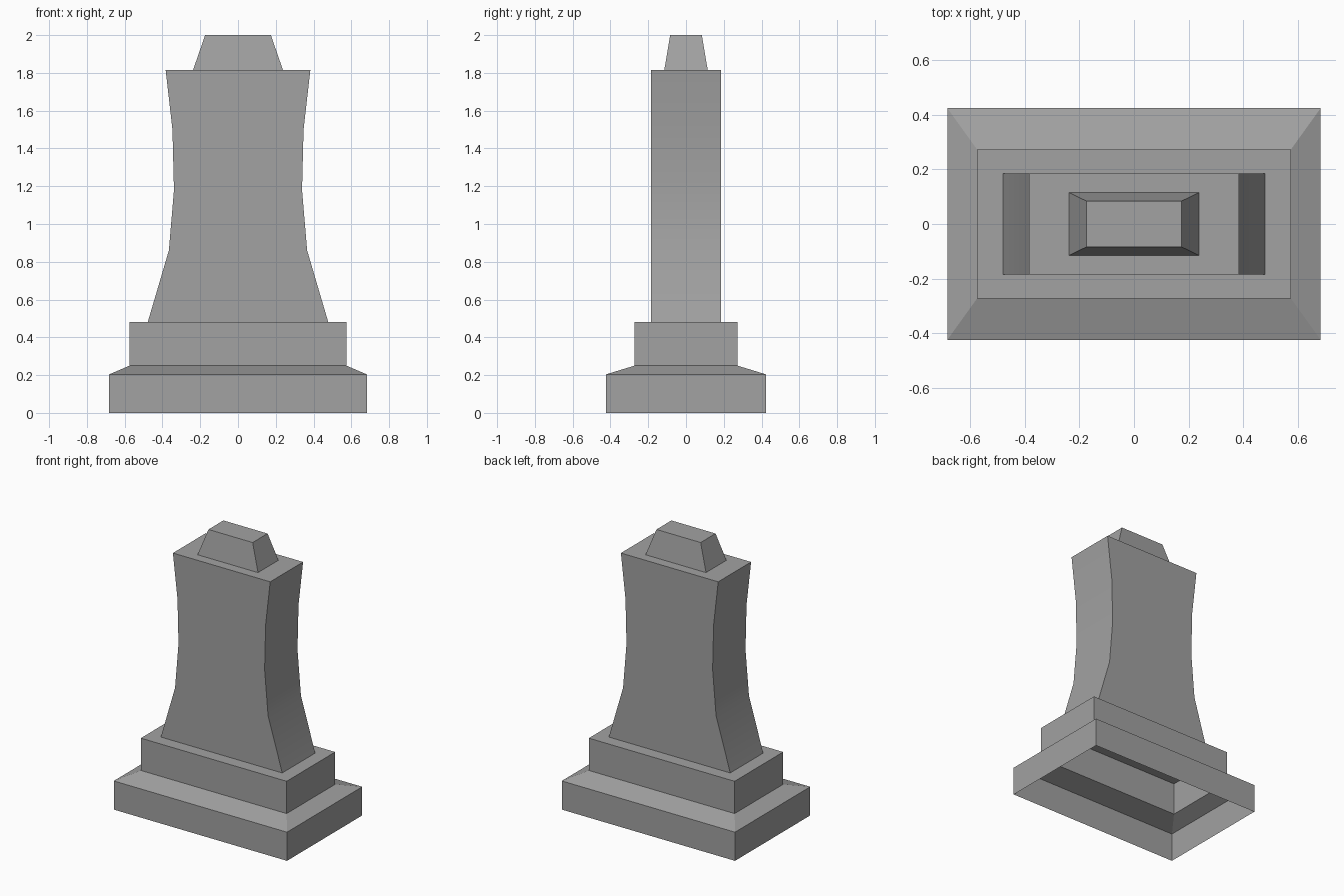
import bpy
import bmesh
import math

cube = bpy.data.objects.get("Cube")
if cube:
    bpy.data.objects.remove(cube, do_unlink=True)

GREY = (0.36, 0.36, 0.36, 1.0)
stone = bpy.data.materials.new("grey stone")
stone.use_nodes = True
stone.diffuse_color = GREY
stone.node_tree.nodes["Principled BSDF"].inputs["Base Color"].default_value = GREY


def loft(name, levels, cap_top=False):
    """Stack of rectangles (half width, half depth, height) joined by side faces."""
    bm = bmesh.new()
    corners = ((-1, -1), (1, -1), (1, 1), (-1, 1))
    rings = [[bm.verts.new((sx * hx, sy * hy, z)) for sx, sy in corners]
             for hx, hy, z in levels]
    for low, high in zip(rings, rings[1:]):
        for i in range(4):
            j = (i + 1) % 4
            bm.faces.new((low[i], low[j], high[j], high[i]))
    if cap_top:
        bm.faces.new(rings[-1])
    mesh = bpy.data.meshes.new(name)
    bm.to_mesh(mesh)
    bm.free()
    mesh.materials.append(stone)
    obj = bpy.data.objects.new(name, mesh)
    bpy.context.collection.objects.link(obj)
    bpy.ops.object.select_all(action='DESELECT')
    obj.select_set(True)
    bpy.context.view_layer.objects.active = obj
    bpy.ops.object.shade_smooth_by_angle(angle=math.radians(25))
    return obj


# Stepped plinth: hollow shell, open underneath, with a sloped ledge
SHAFT_DEPTH = 0.185
loft("plinth", [(0.682, 0.423, 0), (0.682, 0.423, 0.204),
                (0.574, 0.273, 0.25), (0.574, 0.273, 0.48)], cap_top=True)

# Waisted shaft: curved sides, flat front and back
profile = [(0.478, 0.48), (0.366, 0.86), (0.339, 1.18), (0.347, 1.5), (0.383, 1.815)]
loft("shaft", [(hx, SHAFT_DEPTH, z) for hx, z in profile], cap_top=True)

# Tapered block on top
loft("top_block", [(0.238, 0.115, 1.815), (0.174, 0.084, 2.0)], cap_top=True)
